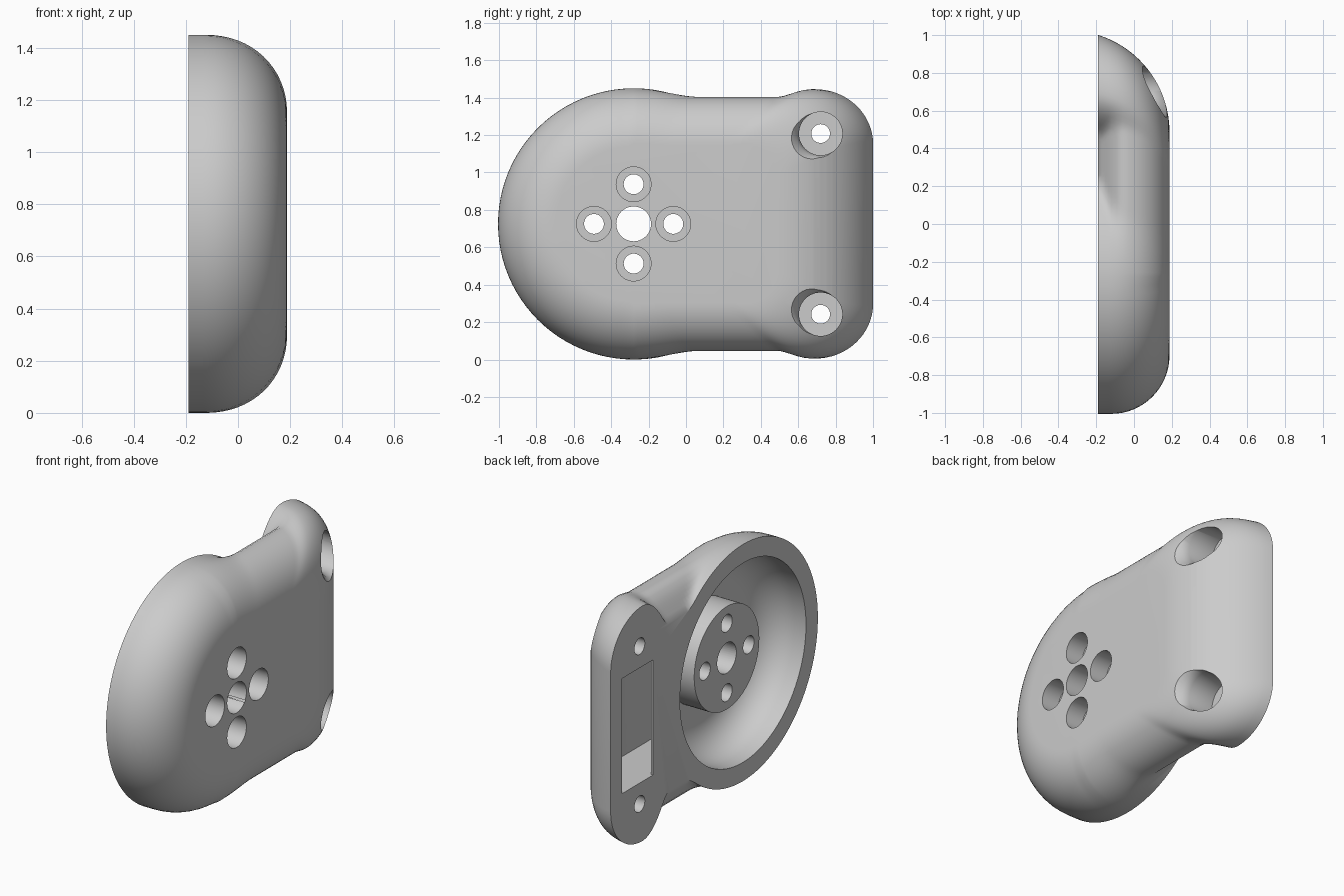
import bpy, bmesh, math
from mathutils import Matrix, Vector

cube = bpy.data.objects.get("Cube")
if cube:
    bpy.data.objects.remove(cube)

BACK, TOP = -0.19, 0.188      # flat open side and outer side
CY, CZ, R = -0.28, 0.725, 0.725   # centre and radius of the round end


def new_object(name, bm):
    bmesh.ops.recalc_face_normals(bm, faces=bm.faces)
    mesh = bpy.data.meshes.new(name)
    bm.to_mesh(mesh)
    bm.free()
    obj = bpy.data.objects.new(name, mesh)
    bpy.context.collection.objects.link(obj)
    return obj


def smooth_max(a, b, k=0.05):
    h = max(k - abs(a - b), 0) / k
    return max(a, b) + h * h * k / 4


def quarter_drop(t):
    return 1 - math.sqrt(max(0, 1 - min(max(t, 0), 1) ** 2))


def outline(x):
    """Closed outline of the housing at one depth."""
    inset = 0.31 * quarter_drop((x + 0.12) / (TOP + 0.12))
    r = R - inset
    # waist flares out from the open side, then rounds over
    f = min((x - BACK) / 0.14, 1)
    waist = 0.515 + 0.165 * math.sin(f * math.pi / 2)
    waist -= 0.26 * quarter_drop((x + 0.05) / (TOP + 0.05))
    end = 0.487 + math.sqrt(0.538 ** 2 - (x + 0.35) ** 2)
    corner = 0.69 - 0.75 * (1 - end)
    a = end - corner
    ys = [CY - r * math.cos(i / 24 * math.pi / 2) for i in range(24)]
    ys += [CY + (corner - CY) * i / 36 for i in range(36)]
    ys += [corner + a * math.sin(i / 16 * math.pi / 2) for i in range(17)]
    half = []
    for y in ys:
        ring = math.sqrt(max(0, r * r - (y - CY) ** 2))
        if y < CY:
            half.append(ring)
            continue
        drop = 0.95 * a * quarter_drop((y - corner) / a) if y > corner else 0
        lug = R - 0.005 - inset - drop - 4 * min(y - corner, 0) ** 2
        half.append(smooth_max(smooth_max(ring, waist - drop), lug))
    upper = [Vector((x, y, CZ + h)) for y, h in zip(ys, half)]
    lower = [Vector((x, y, CZ - h)) for y, h in zip(ys, half)]
    return upper + lower[:0:-1]


def make_housing():
    bm = bmesh.new()
    depths = [BACK, -0.17, -0.15, -0.135, -0.12]
    depths += [-0.12 + (TOP + 0.12) * math.sin(i / 16 * math.pi / 2) for i in range(1, 17)]
    rings = [[bm.verts.new(p) for p in outline(x)] for x in depths]
    for low, high in zip(rings, rings[1:]):
        for i in range(len(low)):
            j = (i + 1) % len(low)
            bm.faces.new((low[i], low[j], high[j], high[i]))
    bm.faces.new(rings[0])
    bm.faces.new(rings[-1])
    return new_object("housing", bm)


def revolved_cutter(name, profile, y, z, steps=64):
    """Solid of revolution along x from (radius, x) points."""
    bm = bmesh.new()
    verts = [bm.verts.new((x, y + r, z)) for r, x in profile]
    edges = [bm.edges.new(pair) for pair in zip(verts, verts[1:])]
    bmesh.ops.spin(bm, geom=verts + edges, cent=(0, y, z), axis=(1, 0, 0),
                   angle=math.tau, steps=steps)
    bmesh.ops.remove_doubles(bm, verts=bm.verts, dist=1e-5)
    return new_object(name, bm)


def prism_cutter(name, profile, z0, z1):
    bm = bmesh.new()
    face = bm.faces.new([bm.verts.new((x, y, z0)) for x, y in profile])
    ext = bmesh.ops.extrude_face_region(bm, geom=[face])
    moved = [v for v in ext["geom"] if isinstance(v, bmesh.types.BMVert)]
    bmesh.ops.translate(bm, verts=moved, vec=(0, 0, z1 - z0))
    return new_object(name, bm)


housing = make_housing()

# Rounded bowl with a central boss left standing
bowl = [(0, -0.08), (0.315, -0.08), (0.315, 0.09)]
for i in range(13):
    t = i / 12 * math.pi / 2
    bowl.append((0.41 + 0.2 * math.sin(t), -0.11 + 0.2 * math.cos(t)))
bowl += [(0.61, -0.3), (0, -0.3)]
cutters = [revolved_cutter("bowl_cutter", bowl, CY, CZ, 96)]

# Covered channel from the bowl to the slot in the back
channel = [(-0.3, 0.59), (-0.175, 0.59), (-0.175, 0.1), (0.089, 0.1),
           (0.089, 0.6), (-0.06, 0.89), (-0.3, 0.89)]
cutters.append(prism_cutter("channel_cutter", channel, CZ - 0.355, CZ + 0.35))

# Shaft hole and four counterbored holes through the boss
cutters.append(revolved_cutter("shaft_cutter", [(0, -0.3), (0.093, -0.3), (0.093, 0.3), (0, 0.3)], CY, CZ, 48))
boss_bore = [(0, -0.3), (0.053, -0.3), (0.053, 0.07), (0.093, 0.07), (0.093, 0.3), (0, 0.3)]
for i in range(4):
    t = i * math.pi / 2
    cutters.append(revolved_cutter("boss_bore_cutter", boss_bore,
                                   CY + 0.212 * math.cos(t), CZ + 0.212 * math.sin(t), 48))

# Counterbored mounting holes with a flared mouth
lug_bore = [(0, -0.3), (0.05, -0.3), (0.05, -0.07), (0.116, -0.07),
            (0.116, 0.1), (0.13, 0.14), (0.175, 0.19), (0.3, 0.3), (0, 0.3)]
for side in (-1, 1):
    cutters.append(revolved_cutter("lug_bore_cutter", lug_bore, 0.72, CZ + side * 0.483, 48))

bpy.context.view_layer.objects.active = housing
for cutter in cutters:
    cutter.hide_render = True
    mod = housing.modifiers.new("cut", "BOOLEAN")
    mod.operation, mod.solver, mod.object = "DIFFERENCE", "EXACT", cutter
    bpy.ops.object.modifier_apply(modifier=mod.name)
    bpy.data.objects.remove(cutter)

# One plain grey for the whole part
grey = bpy.data.materials.new("plain grey")
grey.use_nodes = True
colour = (0.6, 0.6, 0.6, 1)
grey.diffuse_color = colour
grey.node_tree.nodes["Principled BSDF"].inputs["Base Color"].default_value = colour
housing.data.materials.clear()
housing.data.materials.append(grey)

bpy.ops.object.select_all(action="DESELECT")
housing.select_set(True)
bpy.ops.object.shade_smooth_by_angle(angle=math.radians(32))
